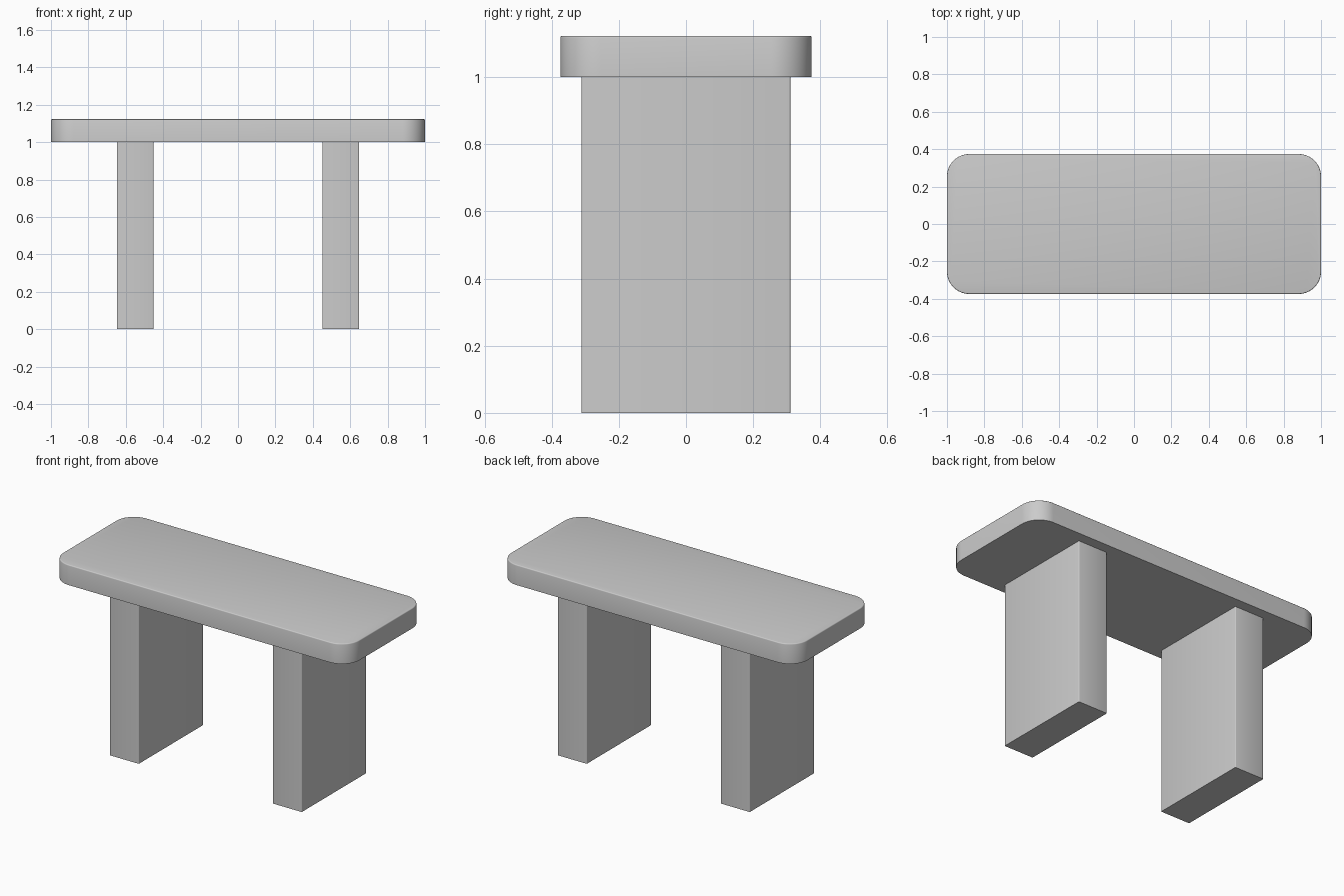
import bpy, bmesh, math

if "Cube" in bpy.data.objects:
    bpy.data.objects.remove(bpy.data.objects["Cube"])


def slab(name, size, centre, radius, segments, rim=0.0):
    """Box with rounded vertical edges and an optional softened top rim."""
    bm = bmesh.new()
    bmesh.ops.create_cube(bm, size=1)
    bmesh.ops.scale(bm, vec=size, verts=bm.verts)
    upright = [e for e in bm.edges
               if abs(e.verts[0].co.z - e.verts[1].co.z) > size[2] / 2]
    bmesh.ops.bevel(bm, geom=upright, offset=radius, segments=segments,
                    profile=0.5, affect='EDGES')
    if rim:
        top = [e for e in bm.edges
               if all(v.co.z > size[2] / 2 - 1e-4 for v in e.verts)]
        bmesh.ops.bevel(bm, geom=top, offset=rim, segments=3,
                        profile=0.5, affect='EDGES')
    bmesh.ops.recalc_face_normals(bm, faces=bm.faces)
    mesh = bpy.data.meshes.new(name)
    bm.to_mesh(mesh)
    bm.free()
    obj = bpy.data.objects.new(name, mesh)
    obj.location = centre
    bpy.context.collection.objects.link(obj)
    bpy.ops.object.select_all(action='DESELECT')
    obj.select_set(True)
    bpy.context.view_layer.objects.active = obj
    bpy.ops.object.shade_smooth_by_angle(angle=math.radians(35))
    return obj


# Bench top with rounded corners and a softened upper rim
slab("bench_top", (2.0, 0.748, 0.123), (0, 0, 1.0615), 0.12, 16, rim=0.006)

# Two slab legs with slightly eased vertical edges
for side, x in (("left", -0.55), ("right", 0.55)):
    slab(side + "_leg", (0.196, 0.622, 1.0), (x, 0, 0.5), 0.005, 3)
